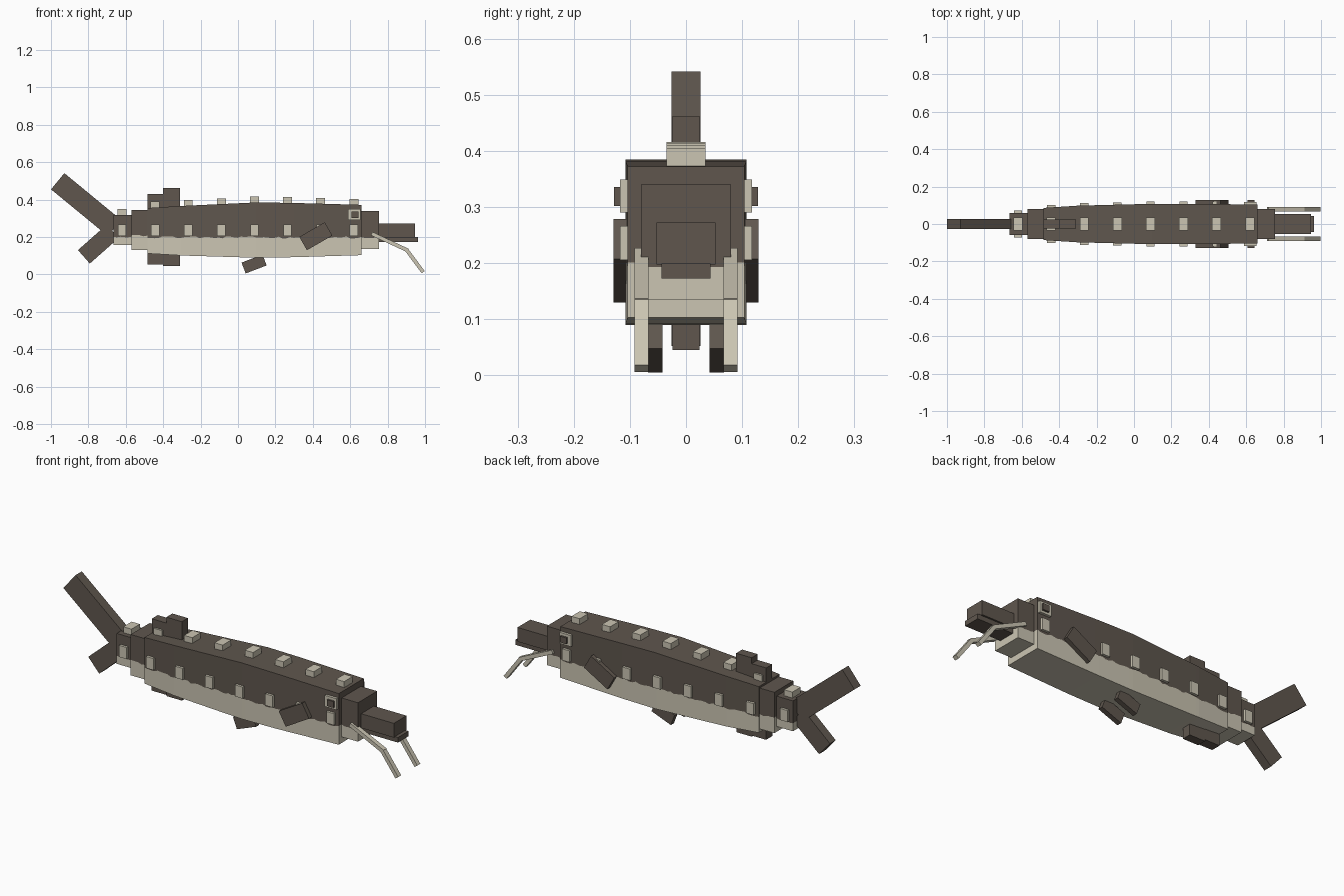
import bpy, bmesh, math, random
from mathutils import Matrix, Vector

random.seed(4)
if "Cube" in bpy.data.objects:
    bpy.data.objects.remove(bpy.data.objects["Cube"])


def material(name, rgb):
    m = bpy.data.materials.new(name)
    m.use_nodes = True
    m.diffuse_color = (*rgb, 1)
    bsdf = next(n for n in m.node_tree.nodes if n.type == 'BSDF_PRINCIPLED')
    bsdf.inputs["Base Color"].default_value = (*rgb, 1)
    return m


BROWN = material("brown hide", (0.115, 0.094, 0.076))
CREAM = material("cream belly", (0.60, 0.56, 0.45))


def finish(name, bm, mats):
    bmesh.ops.recalc_face_normals(bm, faces=bm.faces)
    me = bpy.data.meshes.new(name)
    bm.to_mesh(me)
    bm.free()
    for m in mats:
        me.materials.append(m)
    ob = bpy.data.objects.new(name, me)
    bpy.context.collection.objects.link(ob)
    return ob


def box(name, x, y, z, mat):
    """Axis-aligned box from (min, max) ranges."""
    bm = bmesh.new()
    bmesh.ops.create_cube(bm, size=1)
    c = Vector([(r[0] + r[1]) / 2 for r in (x, y, z)])
    s = [r[1] - r[0] for r in (x, y, z)]
    bm.transform(Matrix.Translation(c) @ Matrix.Diagonal((*s, 1)))
    return finish(name, bm, [mat])


def bar(name, a, b, width, y, mat):
    """Box along the line a-b in the xz plane, spanning the y range."""
    bm = bmesh.new()
    bmesh.ops.create_cube(bm, size=1)
    dx, dz = b[0] - a[0], b[1] - a[1]
    bm.transform(Matrix.Translation(((a[0] + b[0]) / 2, (y[0] + y[1]) / 2, (a[1] + b[1]) / 2))
                 @ Matrix.Rotation(-math.atan2(dz, dx), 4, 'Y')
                 @ Matrix.Diagonal((math.hypot(dx, dz), y[1] - y[0], width, 1)))
    return finish(name, bm, [mat])


def lerp(stations, x):
    """Half width, bottom and top of a section at x."""
    for p, q in zip(stations, stations[1:]):
        if x <= q[0] + 1e-6:
            t = (x - p[0]) / (q[0] - p[0])
            return [u + (v - u) * t for u, v in zip(p[1:], q[1:])]


def trunk(name, stations, line):
    """Rectangular loft along x, brown above a ragged colour line and cream below."""
    bm = bmesh.new()
    x0, x1 = stations[0][0], stations[-1][0]
    n = max(2, round((x1 - x0) / 0.02))
    rings = []
    for i in range(n + 1):
        x = x0 + (x1 - x0) * i / n
        w, lo, hi = lerp(stations, x)
        mid = line + random.uniform(-0.006, 0.006)
        rings.append([bm.verts.new((x, s, z)) for s, z in
                      ((-w, lo), (-w, mid), (-w, hi), (w, hi), (w, mid), (w, lo))])
    faces = []
    for a, b in zip(rings, rings[1:]):
        for k in range(6):
            j = (k + 1) % 6
            f = bm.faces.new((a[k], a[j], b[j], b[k]))
            f.material_index = 1 if k in (0, 4, 5) else 0
    for r in (rings[0], rings[-1]):
        bm.faces.new((r[1], r[2], r[3], r[4]))
        bm.faces.new((r[0], r[1], r[4], r[5])).material_index = 1
    return finish(name, bm, [BROWN, CREAM])


# Body sections: x, half width, bottom, top
PEDUNCLE = [(-0.665, 0.06, 0.158, 0.318), (-0.57, 0.06, 0.158, 0.318)]
REAR = [(-0.57, 0.079, 0.13, 0.345), (-0.485, 0.079, 0.13, 0.345)]
BODY = [(-0.485, 0.086, 0.112, 0.355), (-0.3, 0.098, 0.101, 0.366),
        (0.1, 0.108, 0.089, 0.385), (0.3, 0.108, 0.092, 0.382), (0.66, 0.104, 0.103, 0.372)]
HEAD = [(0.66, 0.08, 0.135, 0.34), (0.755, 0.08, 0.135, 0.34)]
trunk("tail_stalk", PEDUNCLE, 0.203)
trunk("rear_body", REAR, 0.207)
trunk("main_body", BODY, 0.198)
trunk("head", HEAD, 0.198)

# Snout and lower jaw
box("snout", (0.755, 0.945), (-0.053, 0.053), (0.197, 0.272), BROWN)
box("jaw", (0.755, 0.963), (-0.044, 0.044), (0.172, 0.199), BROWN)

# Rows of bony plates on the back and flanks
for i in range(8):
    x = -0.62 + i * 0.177
    w, lo, hi = lerp(PEDUNCLE if i == 0 else BODY, x)
    box(f"back_plate_{i + 1}", (x - 0.024, x + 0.024), (-0.035, 0.035), (hi - 0.01, hi + 0.031), CREAM)
    for side, s in (("left", 1), ("right", -1)):
        ys = sorted((s * (w - 0.01), s * (w + 0.013)))
        box(f"{side}_flank_plate_{i + 1}", (x - 0.022, x + 0.022), ys, (0.205, 0.266), CREAM)

# Paired parts
for side, s in (("left", 1), ("right", -1)):
    def span(a, b):
        return sorted((s * a, s * b))
    box(f"{side}_eye_rim", (0.588, 0.656), span(0.095, 0.118), (0.29, 0.349), CREAM)
    box(f"{side}_pupil", (0.608, 0.645), span(0.1, 0.128), (0.302, 0.335), BROWN)
    bar(f"{side}_pectoral_fin", (0.348, 0.165), (0.484, 0.243), 0.082, span(0.1, 0.129), BROWN)
    bar(f"{side}_pelvic_fin", (0.03, 0.034), (0.142, 0.077), 0.062, span(0.042, 0.068), BROWN)
    bar(f"{side}_whisker_base", (0.715, 0.218), (0.908, 0.128), 0.02, span(0.067, 0.092), CREAM)
    bar(f"{side}_whisker_tip", (0.9, 0.133), (0.99, 0.012), 0.02, span(0.067, 0.092), CREAM)

# Dorsal and anal fins, each in two steps
box("dorsal_fin_rear", (-0.485, -0.4), (-0.025, 0.025), (0.34, 0.43), BROWN)
box("dorsal_fin_front", (-0.4, -0.31), (-0.025, 0.025), (0.34, 0.461), BROWN)
box("anal_fin_rear", (-0.485, -0.4), (-0.026, 0.026), (0.052, 0.14), BROWN)
box("anal_fin_front", (-0.4, -0.31), (-0.024, 0.024), (0.045, 0.14), BROWN)

# Tail lobes
bar("upper_tail_lobe", (-0.964, 0.498), (-0.66, 0.248), 0.112, (-0.026, 0.026), BROWN)
bar("lower_tail_lobe", (-0.824, 0.094), (-0.67, 0.23), 0.096, (-0.024, 0.024), BROWN)
